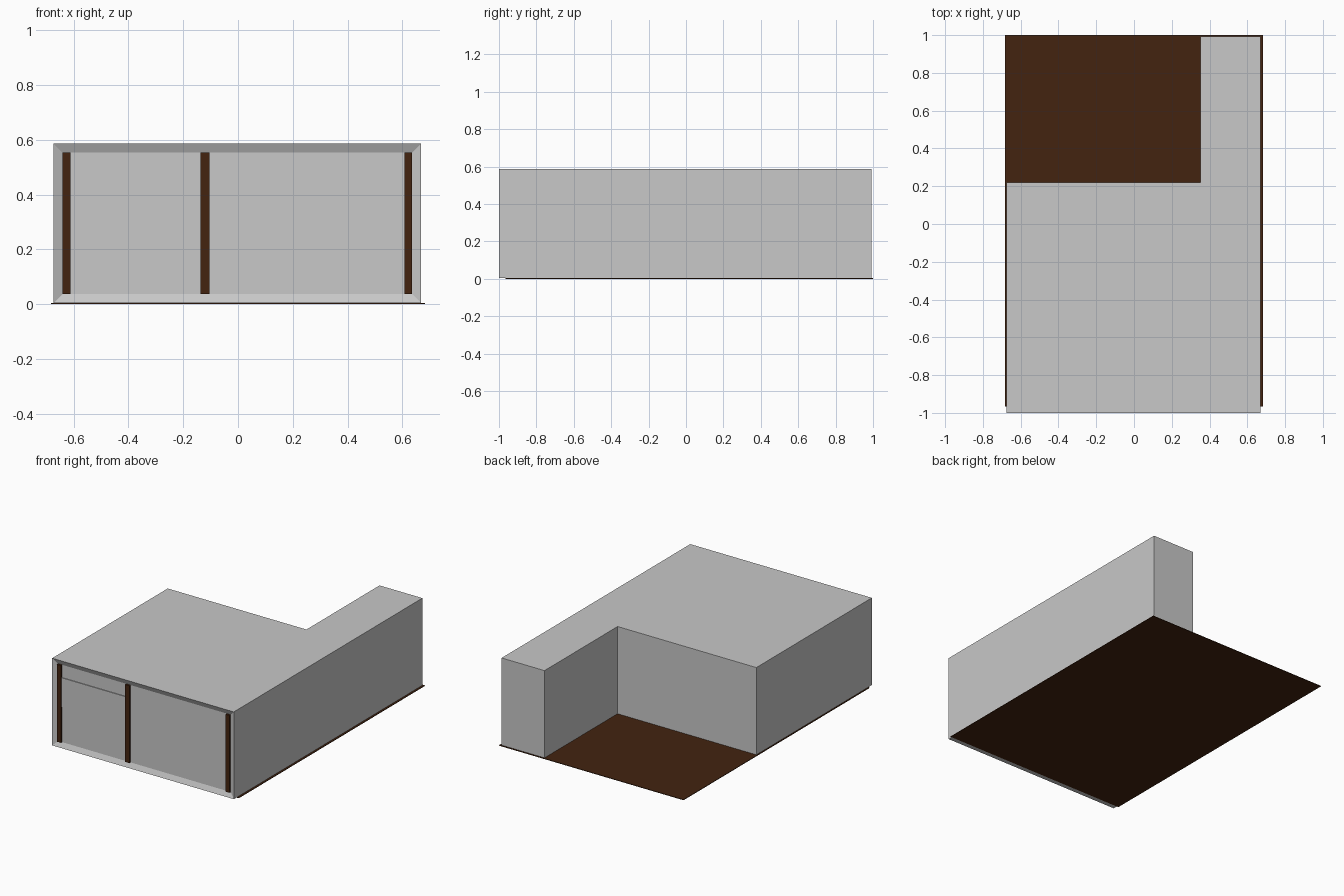
import bpy, bmesh

if "Cube" in bpy.data.objects:
    bpy.data.objects.remove(bpy.data.objects["Cube"])


def material(name, rgb):
    m = bpy.data.materials.new(name)
    m.diffuse_color = (*rgb, 1.0)
    m.use_nodes = True
    m.node_tree.nodes["Principled BSDF"].inputs["Base Color"].default_value = m.diffuse_color
    return m


GREY = material("light grey", (0.58, 0.58, 0.58))
BROWN = material("dark brown", (0.056, 0.017, 0.005))


def finish(bm, name, mat):
    bmesh.ops.recalc_face_normals(bm, faces=bm.faces)
    me = bpy.data.meshes.new(name)
    bm.to_mesh(me)
    bm.free()
    me.materials.append(mat)
    ob = bpy.data.objects.new(name, me)
    bpy.context.collection.objects.link(ob)
    return ob


def box(name, x, y, z, mat):
    bm = bmesh.new()
    bmesh.ops.create_cube(bm, size=1)
    for v in bm.verts:
        for i, (lo, hi) in enumerate((x, y, z)):
            v.co[i] = lo if v.co[i] < 0 else hi
    return finish(bm, name, mat)


FRONT, RECESS, BASE, TOP = -1.0, 0.015, 0.004, 0.587

# L-shaped body with a shallow recess in the front face
bm = bmesh.new()
outline = [(-0.674, FRONT), (0.669, FRONT), (0.669, 0.992),
           (0.352, 0.992), (0.352, 0.22), (-0.674, 0.22)]
face = bm.faces.new([bm.verts.new((x, y, BASE)) for x, y in outline])
ext = bmesh.ops.extrude_face_region(bm, geom=[face], use_keep_orig=True)
for g in ext["geom"]:
    if isinstance(g, bmesh.types.BMVert):
        g.co.z = TOP
bmesh.ops.recalc_face_normals(bm, faces=bm.faces)
front = min(bm.faces, key=lambda f: f.calc_center_median().y)
bmesh.ops.inset_region(bm, faces=[front], thickness=0.033, use_even_offset=True)
for v in front.verts:
    v.co.y += RECESS
finish(bm, "body", GREY)

# Thin floor sheet under the whole footprint, including the open corner
box("floor", (-0.682, 0.682), (-0.965, 1.0), (0.0, BASE), BROWN)

# Brown uprights in the front recess
for name, x0, x1 in (("left_upright", -0.641, -0.611),
                     ("middle_upright", -0.137, -0.104),
                     ("right_upright", 0.608, 0.636)):
    box(name, (x0, x1), (FRONT + 0.002, FRONT + RECESS + 0.005), (0.037, 0.554), BROWN)

# Middle panel standing slightly proud between the left uprights
box("left_panel", (-0.611, -0.137), (FRONT + RECESS - 0.005, FRONT + RECESS + 0.005),
    (0.274, 0.469), GREY)
